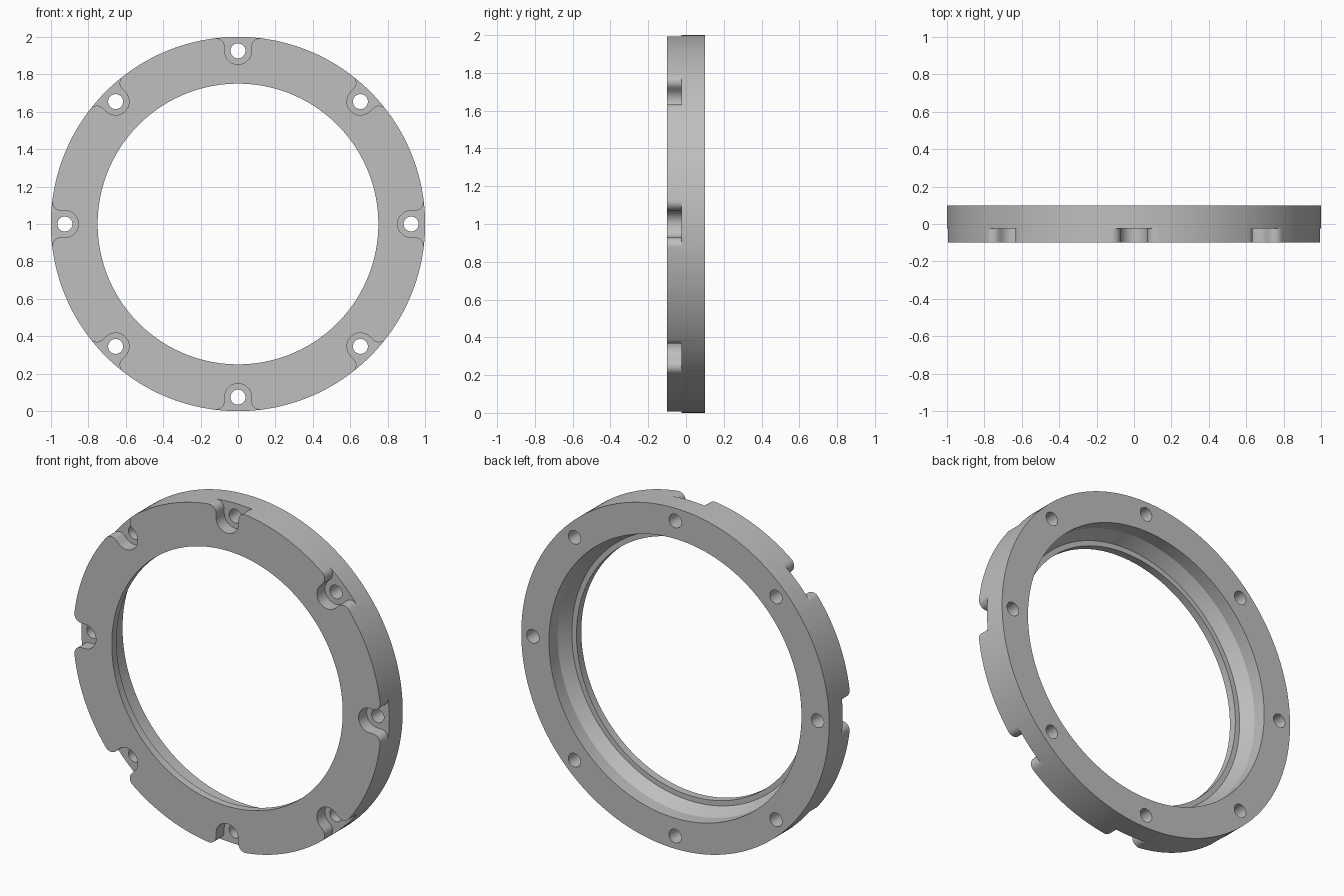
import bpy, bmesh, math
from math import sin, cos, pi

cube = bpy.data.objects.get("Cube")
if cube:
    bpy.data.objects.remove(cube, do_unlink=True)

SEGMENTS = 192
COUNT = 8            # screw positions
BOLT_R = 0.925       # bolt circle radius
FRONT, BACK = -0.1, 0.1

grey = bpy.data.materials.new("grey metal")
grey.use_nodes = True
colour = (0.52, 0.52, 0.52, 1)
grey.diffuse_color = colour
grey.node_tree.nodes["Principled BSDF"].inputs["Base Color"].default_value = colour


def make_object(name, bm):
    bmesh.ops.recalc_face_normals(bm, faces=bm.faces)
    mesh = bpy.data.meshes.new(name)
    bm.to_mesh(mesh)
    bm.free()
    obj = bpy.data.objects.new(name, mesh)
    bpy.context.collection.objects.link(obj)
    mesh.materials.append(grey)
    return obj


def lathe(name, profile):
    """Revolve a closed (radius, y) profile around the ring axis."""
    bm = bmesh.new()
    rings = []
    for i in range(SEGMENTS):
        a = 2 * pi * i / SEGMENTS
        rings.append([bm.verts.new((r * sin(a), y, 1 + r * cos(a))) for r, y in profile])
    n = len(profile)
    for i, ring in enumerate(rings):
        after = rings[(i + 1) % SEGMENTS]
        for j in range(n):
            k = (j + 1) % n
            bm.faces.new((ring[j], ring[k], after[k], after[j]))
    return make_object(name, bm)


def radial_prisms(name, outline, y0, y1):
    """Extrude an outline along y, repeated around the ring."""
    bm = bmesh.new()
    for i in range(COUNT):
        a = 2 * pi * i / COUNT
        ends = [[bm.verts.new((u * cos(a) + v * sin(a), y, 1 - u * sin(a) + v * cos(a)))
                 for u, v in outline] for y in (y0, y1)]
        bm.faces.new(ends[0])
        bm.faces.new(ends[1][::-1])
        for j in range(len(outline)):
            k = (j + 1) % len(outline)
            bm.faces.new((ends[0][j], ends[1][j], ends[1][k], ends[0][k]))
    return make_object(name, bm)


def cut(target, cutter):
    cutter.hide_render = True
    mod = target.modifiers.new("cut", 'BOOLEAN')
    mod.operation = 'DIFFERENCE'
    mod.solver = 'EXACT'
    mod.object = cutter
    bpy.context.view_layer.objects.active = target
    bpy.ops.object.modifier_apply(modifier=mod.name)
    bpy.data.objects.remove(cutter, do_unlink=True)


# Ring body: front lip, inner ledge, tapered seat and wide rear bore
ring = lathe("flange_ring", [
    (1.0, FRONT), (1.0, BACK), (0.82, BACK), (0.82, 0.02),
    (0.78, -0.055), (0.75, -0.055), (0.75, FRONT)])

# Screw pockets: round bottom, straight sides, flared rounded mouth
POCKET_R, LIP_R = 0.072, 0.045
lip_u = POCKET_R + LIP_R
lip_v = math.sqrt((1 - LIP_R) ** 2 - lip_u ** 2)
half = [(POCKET_R * sin(t), BOLT_R - POCKET_R * cos(t))
        for t in (pi / 2 * i / 12 for i in range(13))]
end_angle = math.atan2(lip_v, lip_u)
for i in range(11):
    t = pi + (end_angle - pi) * i / 10
    half.append((lip_u + LIP_R * cos(t), lip_v + LIP_R * sin(t)))
half.append((half[-1][0] * 1.1, half[-1][1] * 1.1))
outline = half + [(-u, v) for u, v in half[:0:-1]]
cut(ring, radial_prisms("pocket_cutter", outline, FRONT - 0.1, -0.025))

# Through holes for the screws
circle = [(0.04 * cos(2 * pi * i / 32), BOLT_R + 0.04 * sin(2 * pi * i / 32)) for i in range(32)]
cut(ring, radial_prisms("hole_cutter", circle, FRONT - 0.1, BACK + 0.1))

# Smooth curved walls, keep machined edges crisp
bpy.ops.object.select_all(action='DESELECT')
ring.select_set(True)
bpy.context.view_layer.objects.active = ring
bpy.ops.object.shade_smooth_by_angle(angle=math.radians(25))
